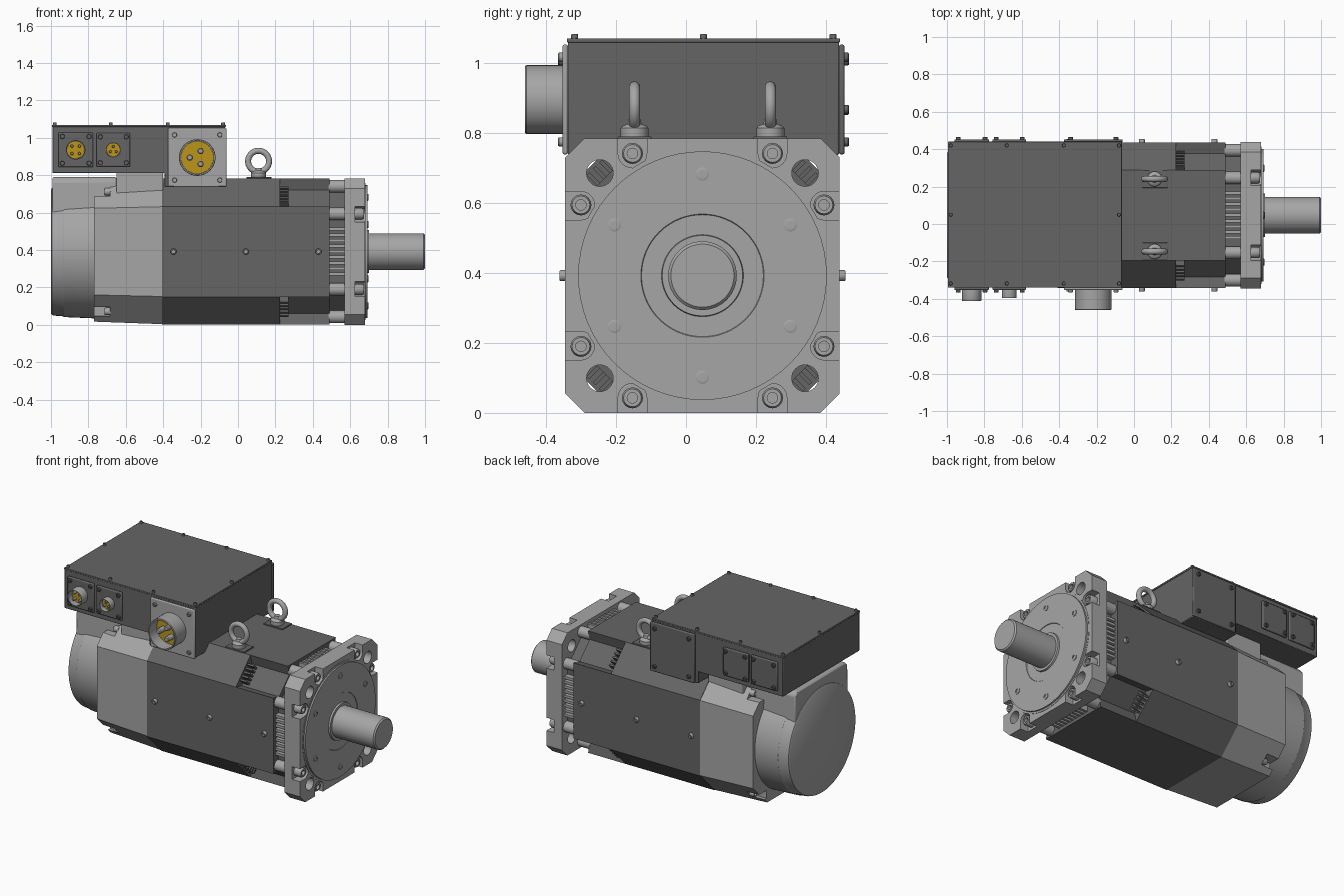
import bpy, bmesh
from math import sin, cos, pi, radians
from mathutils import Vector

if "Cube" in bpy.data.objects:
    bpy.data.objects.remove(bpy.data.objects["Cube"])

CY, CZ = 0.047, 0.392          # motor axis
SIGNS = [(1, 1), (1, -1), (-1, 1), (-1, -1)]


def material(name, col):
    m = bpy.data.materials.new(name)
    m.diffuse_color = (*col, 1)
    m.use_nodes = True
    m.node_tree.nodes["Principled BSDF"].inputs["Base Color"].default_value = m.diffuse_color
    return m


DARK = material("dark_paint", (0.13, 0.13, 0.13))
LIGHT = material("bare_metal", (0.38, 0.38, 0.38))
GOLD = material("contact_insert", (0.5, 0.3, 0.01))


def finish(name, bm, mat, bevel=0):
    bmesh.ops.recalc_face_normals(bm, faces=bm.faces)
    me = bpy.data.meshes.new(name)
    bm.to_mesh(me)
    bm.free()
    me.shade_smooth()
    me.set_sharp_from_angle(angle=radians(35))
    me.materials.append(mat)
    ob = bpy.data.objects.new(name, me)
    bpy.context.collection.objects.link(ob)
    if bevel:
        mod = ob.modifiers.new("bevel", 'BEVEL')
        mod.width, mod.segments = bevel, 2
    return ob


def prism(name, pts, axis, a, b, mat=DARK, bevel=0, scale=1):
    """Extrude a profile: axis x takes (y, z) about the motor axis, axis y takes (x, z)."""
    bm = bmesh.new()
    ends = []
    for d, s in ((a, scale), (b, 1)):
        if axis == 'x':
            ends.append([bm.verts.new((d, CY + u * s, CZ + v * s)) for u, v in pts])
        else:
            ends.append([bm.verts.new((u, d, v)) for u, v in pts])
    n = len(pts)
    bm.faces.new(ends[0])
    bm.faces.new(ends[1])
    for i in range(n):
        j = (i + 1) % n
        bm.faces.new((ends[0][i], ends[0][j], ends[1][j], ends[1][i]))
    return finish(name, bm, mat, bevel)


def box(name, x, y, z, mat=DARK, bevel=0):
    pts = [(x[0], z[0]), (x[1], z[0]), (x[1], z[1]), (x[0], z[1])]
    return prism(name, pts, 'y', y[0], y[1], mat, bevel)


def lathe(name, profile, origin, direction, mat=LIGHT, segs=32):
    """Revolve (distance, radius) points about a direction."""
    q = Vector(direction).to_track_quat('Z', 'Y')
    bm = bmesh.new()
    rings = [[bm.verts.new(Vector(origin) + q @ Vector((r * cos(2 * pi * i / segs), r * sin(2 * pi * i / segs), d)))
              for i in range(segs)] for d, r in profile]
    for p, n in zip(rings, rings[1:]):
        for i in range(segs):
            j = (i + 1) % segs
            bm.faces.new((p[i], p[j], n[j], n[i]))
    bm.faces.new(rings[0])
    bm.faces.new(rings[-1])
    return finish(name, bm, mat)


def screw(name, origin, direction, r, h, mat=LIGHT):
    lathe(name, [(-0.005, r), (h * .8, r), (h, r * .85), (h, r * .5), (h * .4, r * .5)],
          origin, direction, mat, 16)


def cut(target, cutters):
    for c in cutters:
        m = target.modifiers.new("cut", 'BOOLEAN')
        m.operation, m.object, m.solver = 'DIFFERENCE', c, 'EXACT'
    dg = bpy.context.evaluated_depsgraph_get()
    me = bpy.data.meshes.new_from_object(target.evaluated_get(dg))
    target.modifiers.clear()
    target.data = me
    me.set_sharp_from_angle(angle=radians(35))
    for c in cutters:
        bpy.data.objects.remove(c)


def octagon(h, c):
    return [(h, c - h), (h, h - c), (h - c, h), (c - h, h), (-h, h - c), (-h, c - h), (c - h, -h), (h - c, -h)]


# Main body: octagon, then a section with recessed corners
prism("stator_body", octagon(.39, .148), 'x', -.405, .225)
q = [(.39, .242), (.33, .228), (.228, .33), (.242, .39)]
notched = q + [(-u, v) for u, v in q[::-1]] + [(-u, -v) for u, v in q] + [(u, -v) for u, v in q[::-1]]
prism("stator_front_section", notched, 'x', .225, .49)
for sy, sz in SIGNS:
    for k in range(-2, 3):                       # cooling grille slats in the corner recesses
        t, w, d = k * .018, .004, .033
        slat = [(.276 + t - w, .276 - t + w), (.276 + t + w, .276 - t - w),
                (.276 + d + t + w, .276 + d - t - w), (.276 + d + t - w, .276 + d - t + w)]
        prism("grille_slat", [(u * sy, v * sz) for u, v in slat], 'x', .222, .27)

# Rear housing with corner screw notches
rear = prism("rear_housing", octagon(.388, .148), 'x', -.77, -.405, LIGHT, scale=.965)
cut(rear, [box("notch_cutter", (-.8, -.685),
               sorted((CY + sy * .24, CY + sy * .42)), sorted((CZ + sz * .295, CZ + sz * .345)))
           for sy, sz in SIGNS])
for sy, sz in SIGNS:
    screw("housing_screw", (-.685, CY + sy * .27, CZ + sz * .32), (-1, 0, 0), .02, .03)

# Rear fan cover: round cap, raised duct and neck up to the terminal box
lathe("fan_cover", [(0, .357), (.16, .35), (.165, .346), (.215, .342), (.225, .338), (.23, .33)],
      (-.77, CY, CZ), (-1, 0, 0), LIGHT, 64)
prism("fan_duct", [(-.27, .1), (.27, .1), (.265, .375), (.245, .398), (-.245, .398), (-.265, .375)],
      'x', -.992, -.65, LIGHT, .008)
box("cable_neck", (-.65, -.4), (CY - .3, CY + .3), (.64, .815), LIGHT, .005)

# Front flange with corner holes and bolt pockets
flange = prism("front_flange", octagon(.392, .055), 'x', .57, .68, LIGHT)
spots, cutters = [], []
for sy, sz in SIGNS:
    cutters.append(lathe("hole_cutter", [(0, .038), (.2, .038)],
                         (.52, CY + sy * .293, CZ + sz * .293), (1, 0, 0)))
    arc = [(.2 + .041 * cos(pi + pi * i / 12), .349 + .041 * sin(pi + pi * i / 12)) for i in range(13)]
    u_shape = arc + [(.241, .45), (.159, .45)]
    for swap in (False, True):
        pts = [(v, u) if swap else (u, v) for u, v in u_shape]
        cutters.append(prism("pocket_cutter", [(u * sy, v * sz) for u, v in pts], 'x', .625, .75))
        u, v = (.347, .202) if swap else (.2, .349)
        spots.append((CY + u * sy, CZ + v * sz))
cut(flange, cutters)
for y, z in spots:
    screw("flange_bolt", (.625, y, z), (1, 0, 0), .03, .048)
    lathe("flange_post", [(0, .034), (.09, .034)], (.485, y, z), (1, 0, 0))

# Spacer core with cooling fins behind the flange
prism("spacer_core", octagon(.335, .16), 'x', .485, .575, DARK)
for k in range(-4, 5):
    for s in (-1, 1):
        y, z = CY + k * .03, CZ + k * .03
        box("side_fin", (.488, .572), sorted((CY + s * .32, CY + s * .37)), (z - .008, z + .008), LIGHT)
        box("top_fin", (.488, .572), (y - .008, y + .008), sorted((CZ + s * .32, CZ + s * .37)), LIGHT)

# Pilot face, bearing boss and shaft
lathe("pilot_face", [(-.01, .367), (.002, .367), (.002, .355), (.012, .355), (.012, .176), (.009, .174),
                     (.009, .117), (.02, .115), (.02, .09)], (.68, CY, CZ), (1, 0, 0), LIGHT, 64)
lathe("shaft", [(0, .098), (.312, .098), (.32, .09)], (.68, CY, CZ), (1, 0, 0), LIGHT, 64)
for k in range(6):
    a = radians(30 + 60 * k)
    screw("pilot_screw", (.691, CY + .29 * cos(a), CZ + .29 * sin(a)), (1, 0, 0), .019, .006)

# Side screws
for s in (-1, 1):
    for x in (-.345, .042, .43):
        screw("side_screw", (x, CY + s * .39, CZ), (0, s, 0), .016, .018)

# Lifting eyes
for y in (-.147, .241):
    box("eye_pad", (.045, .18), (y - .048, y + .048), (.77, .79), DARK, .003)
    lathe("eye_collar", [(0, .04), (.028, .04), (.035, .034), (.04, .02), (.055, .017)],
          (.11, y, .785), (0, 0, 1))
    bpy.ops.mesh.primitive_torus_add(location=(.11, y, .875), rotation=(pi / 2, 0, 0), major_segments=40,
                                     minor_segments=14, major_radius=.056, minor_radius=.016)
    ring = bpy.context.object
    ring.name = "lifting_eye"
    ring.data.shade_smooth()
    ring.data.materials.append(LIGHT)

# Terminal box, lid and lid screws
Y0, Y1 = -.337, .437
prism("terminal_box", [(-.992, .812), (-.392, .812), (-.392, .737), (-.068, .737), (-.068, 1.06), (-.992, 1.06)],
      'y', Y0, Y1, DARK, .004)
box("terminal_lid", (-.995, -.065), (Y0 - .003, Y1 + .003), (1.058, 1.07), DARK, .003)
lid = [(x, y) for x in (-.98, -.68, -.375, -.08) for y in (-.318, .42)] + [(-.98, .05), (-.08, .05)]
for x, y in lid:
    screw("lid_screw", (x, y, 1.07), (0, 0, 1), .01, .012, DARK)

# Connectors on the front: centre, plate half size, shell radius, length, pins; blank plates at the back
connectors = [((-.218, .895), .157, .098, .107, [(-.04, 0), (.018, .035), (.018, -.035)], .017, LIGHT),
              ((-.868, .936), .093, .052, .058, [(-.02, .02), (.02, .02), (-.02, -.02), (.02, -.02)], .008, DARK),
              ((-.667, .936), .09, .04, .042, [(-.015, -.01), (.015, -.01), (0, .018)], .007, DARK)]
for (x, z), h, r, length, pins, pr, mat in connectors:
    for s, face, m in ((-1, Y0, mat), (1, Y1, DARK)):
        box("connector_plate" if s < 0 else "blank_plate", (x - h, x + h),
            sorted((face, face + s * .016)), (z - h, z + h), m, .006)
        for sx, sz in SIGNS:
            screw("plate_screw", (x + sx * h * .77, face + s * .016, z + sz * h * .77), (0, s, 0), .013, .012, m)
    f = Y0 - .016
    lathe("connector_shell", [(0, r), (length - .004, r), (length, r * .97), (length, r * .9), (.004, r * .9)],
          (x, f, z), (0, -1, 0), LIGHT, 40)
    lathe("contact_insert", [(0, r * .89), (length * .3, r * .89)], (x, f, z), (0, -1, 0), GOLD, 40)
    for dx, dz in pins:
        lathe("contact_pin", [(0, pr), (length * .75, pr), (length * .8, pr * .7)],
              (x + dx, f, z + dz), (0, -1, 0), LIGHT, 16)
